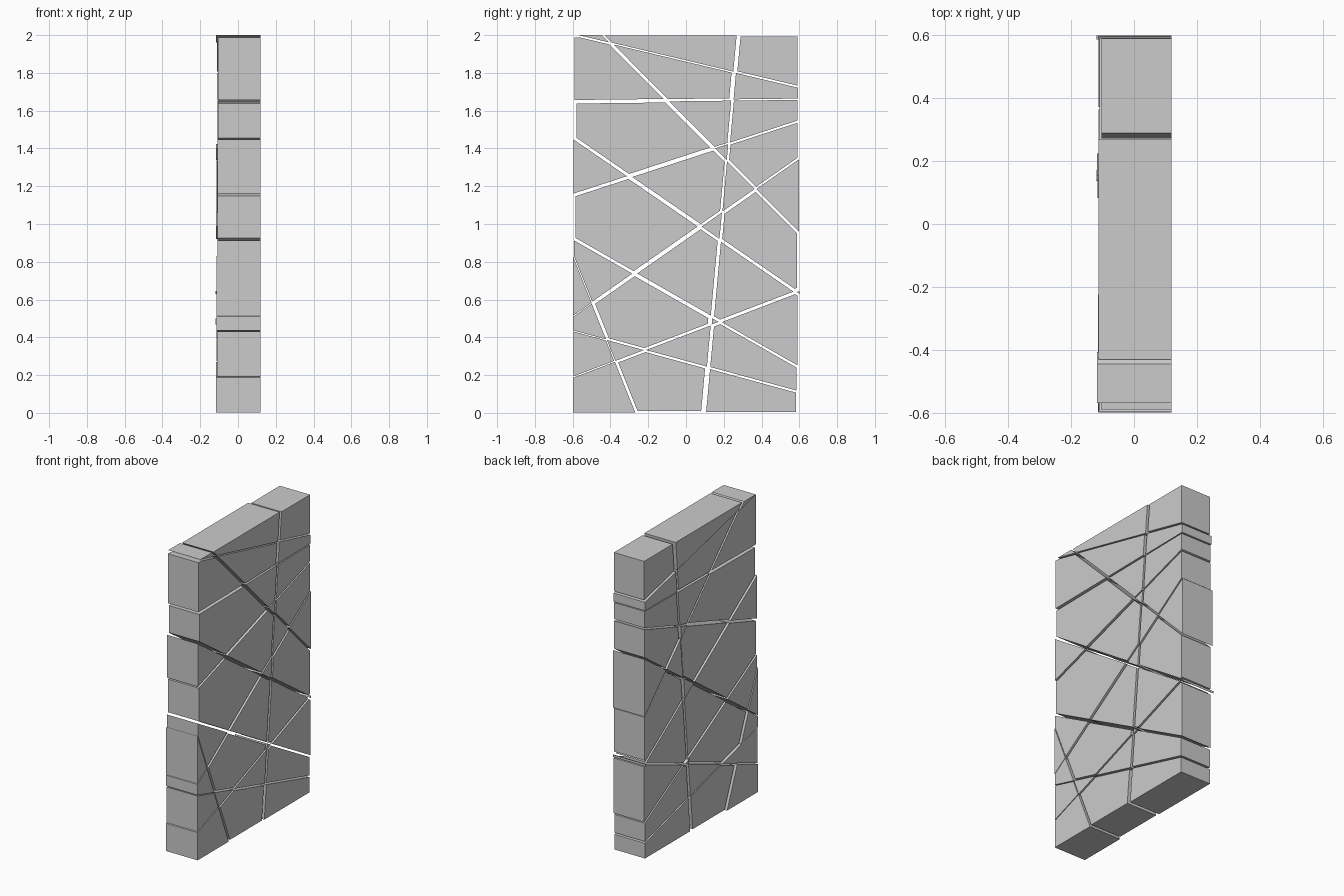
import bpy, bmesh
from mathutils import Vector

if "Cube" in bpy.data.objects:
    bpy.data.objects.remove(bpy.data.objects["Cube"])

HALF_X, HALF_Y, HEIGHT = 0.12, 0.6, 2.0

# Fracture lines across the slab face: (y, z) start and end
CRACKS = [
    ((-0.57, 2.0), (0.6, 1.722)),
    ((-0.445, 2.0), (0.6, 0.952)),
    ((-0.6, 1.648), (0.6, 1.662)),
    ((-0.6, 1.155), (0.6, 1.546)),
    ((-0.6, 1.455), (0.6, 0.63)),
    ((-0.6, 0.922), (0.6, 0.238)),
    ((-0.6, 0.51), (0.6, 1.348)),
    ((0.277, 2.0), (0.093, 0.0)),
    ((-0.6, 0.188), (0.6, 0.645)),
    ((-0.6, 0.436), (0.6, 0.108)),
    ((-0.6, 0.835), (-0.265, 0.0)),
]

# Shards whose shrink differs from the size rule: (y, z, scale)
SPECIAL = [(-0.5, 0.1, 0.98), (0.52, 1.17, 0.97), (0.0, 1.93, 0.967),
           (-0.3, 1.0, 0.948), (0.4, 1.9, 0.93)]


def clip(poly, a, b, side):
    """Keep the part of a convex polygon on one side of the line a-b."""
    a, b = Vector(a), Vector(b)
    d = b - a

    def dist(p):
        return side * (d.x * (p.y - a.y) - d.y * (p.x - a.x))
    out = []
    for p, q in zip(poly, poly[1:] + poly[:1]):
        dp, dq = dist(p), dist(q)
        if dp >= 0:
            out.append(p)
        if (dp > 0 > dq) or (dp < 0 < dq):
            out.append(p.lerp(q, dp / (dp - dq)))
    return out


def area_centroid(poly):
    area, c = 0.0, Vector((0, 0))
    o = poly[0]
    for p, q in zip(poly[1:], poly[2:]):
        t = (p - o).cross(q - o) / 2
        area += t
        c += (o + p + q) / 3 * t
    return area, (c / area if area > 1e-9 else o)


def inside(poly, pt):
    return all((q - p).cross(pt - p) > 0 for p, q in zip(poly, poly[1:] + poly[:1]))


def make_shard(name, poly):
    """Extrude a cell, shrunk about its centre on the flush +x face."""
    area, c = area_centroid(poly)
    s = 1 - 0.06 * min(1.0, area / 0.08) ** 0.5
    for y, z, scale in SPECIAL:
        if inside(poly, Vector((y, z))):
            s = scale
    bm = bmesh.new()
    pts = [c + (p - c) * s for p in poly]
    face = bm.faces.new([bm.verts.new((HALF_X, p.x, p.y)) for p in pts])
    ext = bmesh.ops.extrude_face_region(bm, geom=[face])["geom"]
    bmesh.ops.translate(bm, vec=(-2 * HALF_X * s, 0, 0),
                        verts=[v for v in ext if isinstance(v, bmesh.types.BMVert)])
    bmesh.ops.recalc_face_normals(bm, faces=bm.faces)
    mesh = bpy.data.meshes.new(name)
    bm.to_mesh(mesh)
    bm.free()
    bpy.context.collection.objects.link(bpy.data.objects.new(name, mesh))


# Split the slab outline along every crack
cells = [[Vector(p) for p in ((-HALF_Y, 0), (HALF_Y, 0), (HALF_Y, HEIGHT), (-HALF_Y, HEIGHT))]]
for a, b in CRACKS:
    parts = [clip(cell, a, b, side) for cell in cells for side in (1, -1)]
    cells = [p for p in parts if len(p) > 2 and area_centroid(p)[0] > 1e-6]

# Slab shards
for i, cell in enumerate(cells):
    make_shard(f"slab_shard_{i + 1:02d}", cell)
